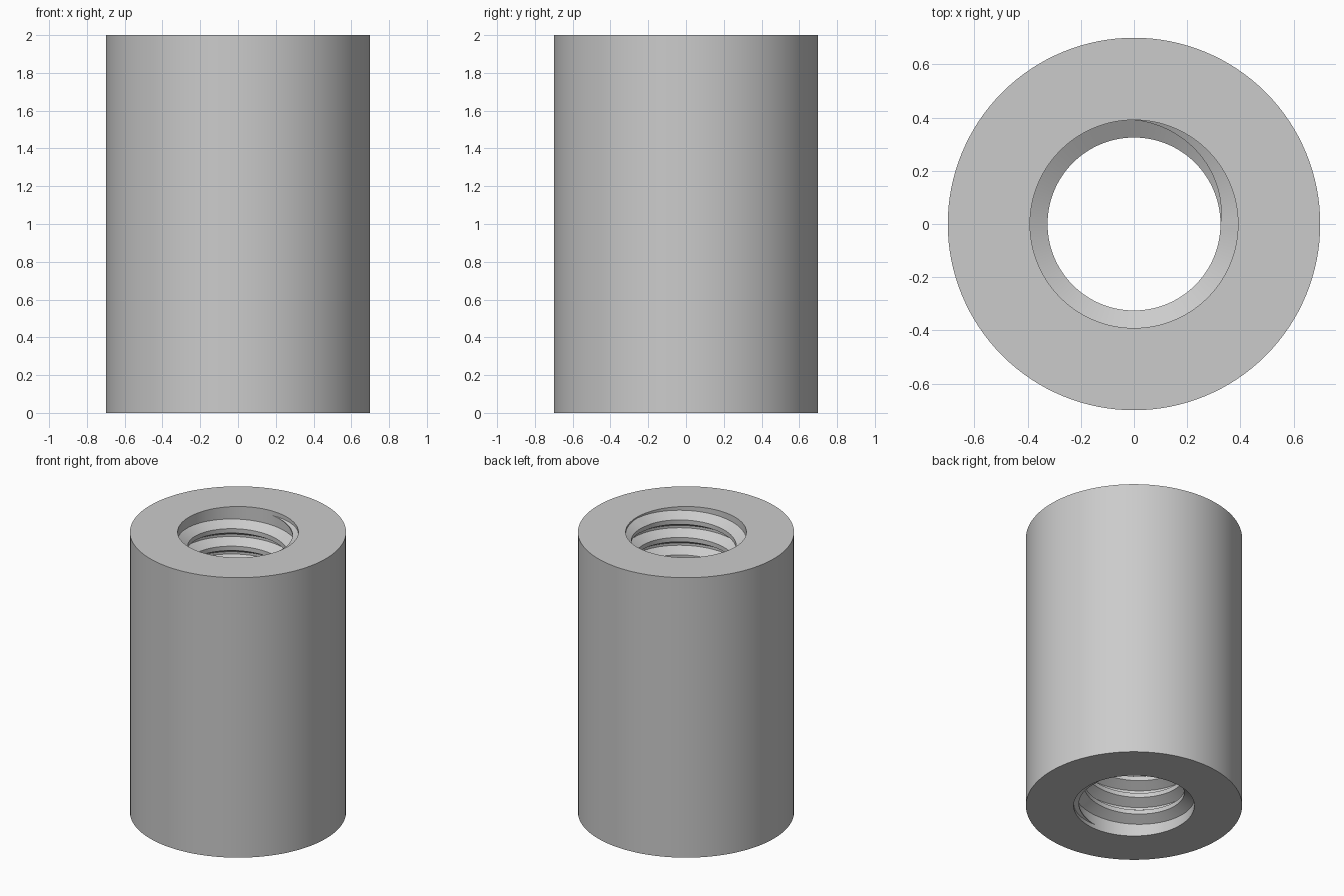
import bpy, bmesh
from math import cos, sin, pi, radians

cube = bpy.data.objects.get("Cube")
if cube:
    bpy.data.objects.remove(cube, do_unlink=True)

SEGMENTS = 128
HEIGHT = 2.0
OUTER, BORE, CREST = 0.70, 0.391, 0.325
TURNS, PITCH, MARGIN = 15.5, 0.125, 0.031

steel = bpy.data.materials.new("plain_grey")
steel.use_nodes = True
grey = (0.6, 0.6, 0.6, 1)
steel.diffuse_color = grey
steel.node_tree.nodes["Principled BSDF"].inputs["Base Color"].default_value = grey


def finish(bm, name):
    """Turn a bmesh into a smooth-shaded object with sharp edges kept."""
    bmesh.ops.recalc_face_normals(bm, faces=bm.faces)
    mesh = bpy.data.meshes.new(name)
    bm.to_mesh(mesh)
    bm.free()
    mesh.materials.append(steel)
    obj = bpy.data.objects.new(name, mesh)
    bpy.context.collection.objects.link(obj)
    bpy.ops.object.select_all(action='DESELECT')
    obj.select_set(True)
    bpy.context.view_layer.objects.active = obj
    bpy.ops.object.shade_smooth_by_angle(angle=radians(25))


def sweep(bm, rings, closed):
    """Skin a row of four-point sections given as (angle, [(radius, z)])."""
    rows = [[bm.verts.new((r * cos(a), r * sin(a), z)) for r, z in section]
            for a, section in rings]
    pairs = list(zip(rows, rows[1:]))
    if closed:
        pairs.append((rows[-1], rows[0]))
    else:
        bm.faces.new(rows[0])
        bm.faces.new(rows[-1])
    for a, b in pairs:
        for i in range(4):
            j = (i + 1) % 4
            bm.faces.new((a[i], a[j], b[j], b[i]))


# Plain round sleeve with a straight bore
bm = bmesh.new()
wall = [(OUTER, 0), (OUTER, HEIGHT), (BORE, HEIGHT), (BORE, 0)]
sweep(bm, [(2 * pi * i / SEGMENTS, wall) for i in range(SEGMENTS)], True)
finish(bm, "sleeve_body")

# Right-handed internal thread, fading out over a quarter turn at both ends
bm = bmesh.new()
rings = []
steps = int(TURNS * SEGMENTS)
for i in range(steps + 1):
    turn = i / SEGMENTS
    fade = max(0.01, min(1, 4 * turn, 4 * (TURNS - turn)))
    z = MARGIN + turn * PITCH
    root = PITCH * 7 / 16 * fade
    tip = PITCH / 8 * fade
    inner = BORE + (CREST - BORE) * fade
    back = BORE + 0.001
    rings.append((-pi / 2 + 2 * pi * turn,
                  [(back, z - root), (inner, z - tip), (inner, z + tip), (back, z + root)]))
sweep(bm, rings, False)
finish(bm, "internal_thread")
